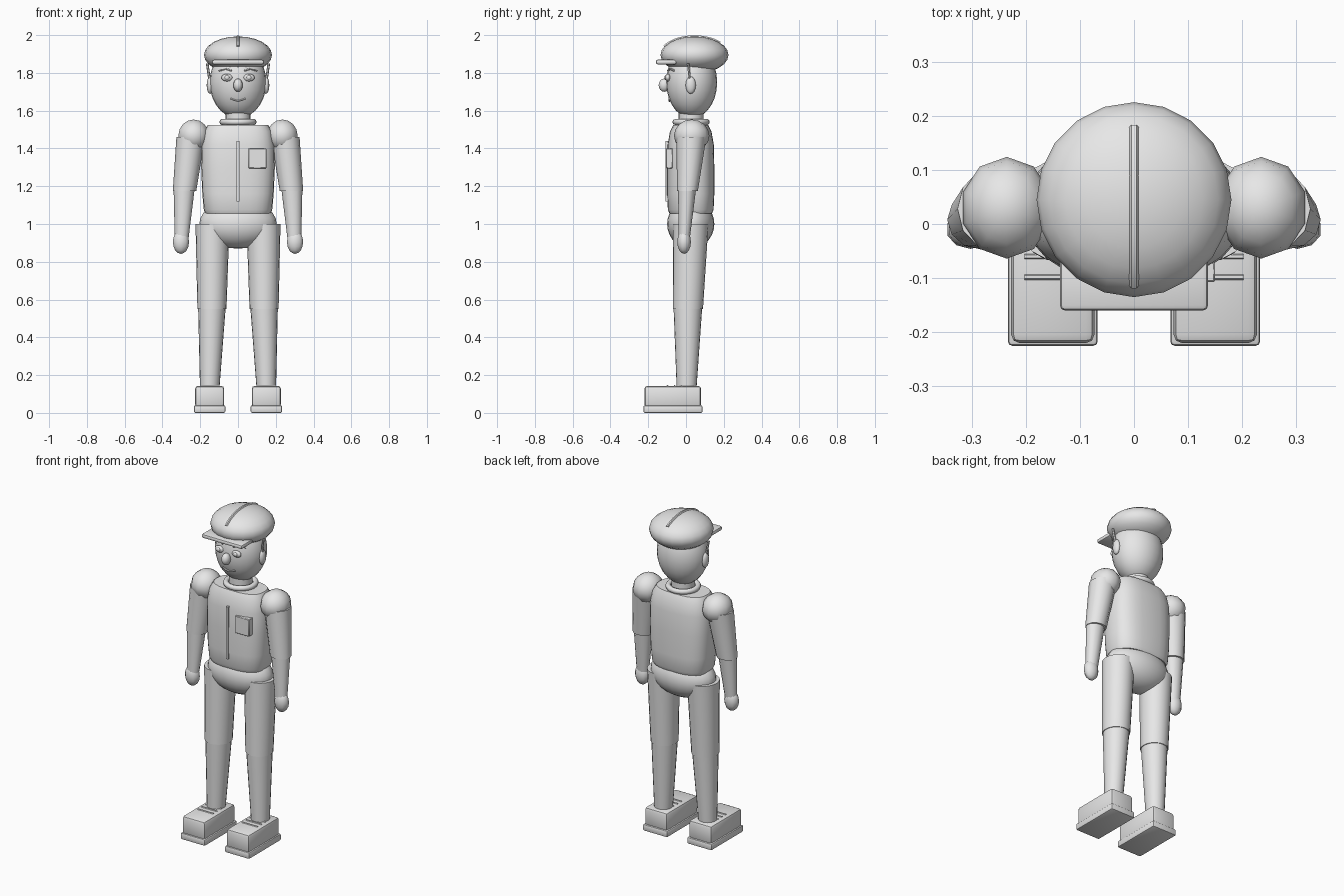
import bpy, bmesh, math
from mathutils import Vector, Matrix

if "Cube" in bpy.data.objects:
    bpy.data.objects.remove(bpy.data.objects["Cube"])

grey = bpy.data.materials.new("plain_grey")
grey.diffuse_color = (0.8, 0.8, 0.8, 1)
grey.use_nodes = True
grey.node_tree.nodes["Principled BSDF"].inputs["Base Color"].default_value = grey.diffuse_color


def finish(ob, angle=40):
    if not ob.data.materials:
        ob.data.materials.append(grey)
    bpy.ops.object.select_all(action='DESELECT')
    ob.select_set(True)
    bpy.context.view_layer.objects.active = ob
    bpy.ops.object.shade_smooth_by_angle(angle=math.radians(angle))
    return ob


def from_bmesh(name, bm, angle=40):
    bmesh.ops.recalc_face_normals(bm, faces=bm.faces[:])
    me = bpy.data.meshes.new(name)
    bm.to_mesh(me)
    bm.free()
    ob = bpy.data.objects.new(name, me)
    bpy.context.collection.objects.link(ob)
    return finish(ob, angle)


def ball(name, c, r, seg=16, rings=10):
    bm = bmesh.new()
    bmesh.ops.create_uvsphere(bm, u_segments=seg, v_segments=rings, radius=1)
    bmesh.ops.transform(bm, verts=bm.verts, matrix=Matrix.Translation(c) @ Matrix.Diagonal((*r, 1)))
    return from_bmesh(name, bm, 60)


def box(name, lo, hi, bevel=0.0, segments=2):
    lo, hi = Vector(lo), Vector(hi)
    bm = bmesh.new()
    bmesh.ops.create_cube(bm, size=1)
    bmesh.ops.transform(bm, verts=bm.verts,
                        matrix=Matrix.Translation((lo + hi) / 2) @ Matrix.Diagonal((*(hi - lo), 1)))
    if bevel:
        bmesh.ops.bevel(bm, geom=bm.edges[:], offset=bevel, segments=segments,
                        profile=0.5, affect='EDGES')
    return from_bmesh(name, bm)


def loft(name, rings, seg=16, power=2.0):
    """Capped skin through horizontal rings: (x, y, z, radius_x, radius_y)."""
    bm = bmesh.new()
    loops = []
    for x, y, z, rx, ry in rings:
        loop = []
        for i in range(seg):
            a = 2 * math.pi * i / seg
            c, s = math.cos(a), math.sin(a)
            loop.append(bm.verts.new((x + rx * math.copysign(abs(c) ** (2 / power), c),
                                      y + ry * math.copysign(abs(s) ** (2 / power), s), z)))
        loops.append(loop)
    for a, b in zip(loops, loops[1:]):
        for i in range(seg):
            j = (i + 1) % seg
            bm.faces.new((a[i], a[j], b[j], b[i]))
    bm.faces.new(loops[0])
    bm.faces.new(loops[-1])
    return from_bmesh(name, bm, 45)


def tube(name, points, radius):
    cu = bpy.data.curves.new(name, 'CURVE')
    cu.dimensions = '3D'
    cu.bevel_depth = radius
    cu.bevel_resolution = 1
    cu.use_fill_caps = True
    sp = cu.splines.new('POLY')
    sp.points.add(len(points) - 1)
    for p, co in zip(sp.points, points):
        p.co = (*co, 1)
    ob = bpy.data.objects.new(name, cu)
    bpy.context.collection.objects.link(ob)
    bpy.ops.object.select_all(action='DESELECT')
    ob.select_set(True)
    bpy.context.view_layer.objects.active = ob
    bpy.ops.object.convert(target='MESH')
    return finish(bpy.context.object)


# Head and neck
HEAD, HEAD_R = (0, 0.03, 1.75), (0.15, 0.135, 0.19)


def face_y(x, z):
    k = 1 - (x / HEAD_R[0]) ** 2 - ((z - HEAD[2]) / HEAD_R[2]) ** 2
    return HEAD[1] - HEAD_R[1] * math.sqrt(max(k, 0))


def face_line(name, pts, radius):
    tube(name, [(x, face_y(x, z) - 0.003, z) for x, z in pts], radius)


ball("head", HEAD, HEAD_R, 24, 14)
loft("neck", [(0, 0.027, 1.50, 0.066, 0.066), (0, 0.027, 1.60, 0.066, 0.066)], 20)
bpy.ops.mesh.primitive_torus_add(major_radius=0.083, minor_radius=0.016, major_segments=24,
                                 minor_segments=8, location=(0, 0.027, 1.54))
bpy.context.object.name = "collar"
finish(bpy.context.object, 60)

# Face
ball("nose", (0, -0.115, 1.735), (0.025, 0.03, 0.035), 12, 8)
face_line("mouth", [(-0.04, 1.664), (-0.02, 1.656), (0, 1.651), (0.02, 1.656), (0.04, 1.664)], 0.005)
for side, s in (("left", 1), ("right", -1)):
    ball(side + "_eye", (s * 0.058, face_y(0.058, 1.775) - 0.003, 1.775), (0.03, 0.014, 0.02), 12, 8)
    ball(side + "_pupil", (s * 0.058, face_y(0.058, 1.775) - 0.014, 1.775), (0.013, 0.008, 0.013), 10, 6)
    face_line(side + "_brow", [(s * 0.035, 1.812), (s * 0.065, 1.822), (s * 0.1, 1.812)], 0.005)
    ball(side + "_ear", (s * 0.148, 0.025, 1.735), (0.018, 0.027, 0.046), 12, 8)
    tube(side + "_cap_strap", [(s * 0.163, 0.012, 1.85), (s * 0.15, 0.02, 1.76)], 0.007)

# Cap
ball("cap", (0, 0.045, 1.895), (0.18, 0.18, 0.098), 20, 12)
tube("cap_seam", [(0, 0.045 + 0.178 * math.cos(math.radians(t)), 1.895 + 0.096 * math.sin(math.radians(t)))
                  for t in range(41, 155, 8)], 0.009)
box("cap_visor", (-0.137, -0.16, 1.845), (0.137, -0.05, 1.87), 0.01)

# Torso and hips
loft("torso", [(0, 0.025, 1.055, 0.172, 0.112), (0, 0.025, 1.075, 0.181, 0.121),
               (0, 0.025, 1.16, 0.189, 0.125), (0, 0.025, 1.30, 0.195, 0.125),
               (0, 0.025, 1.42, 0.193, 0.122), (0, 0.025, 1.49, 0.18, 0.11),
               (0, 0.025, 1.525, 0.16, 0.092)], 28, 2.7)
box("zipper", (-0.007, -0.108, 1.12), (0.007, -0.08, 1.44))
box("chest_pocket", (0.055, -0.107, 1.295), (0.15, -0.07, 1.40), 0.003, 1)
ball("hips", (0, 0.025, 1.0), (0.205, 0.125, 0.13), 24, 14)

for side, s in (("left", 1), ("right", -1)):
    # Arm
    ball(side + "_shoulder", (s * 0.235, 0.03, 1.468), (0.085, 0.094, 0.085), 10, 8)
    loft(side + "_upper_arm", [(s * 0.283, 0.008, 1.175, 0.062, 0.055),
                               (s * 0.25, 0.028, 1.46, 0.076, 0.08)], 12)
    loft(side + "_forearm", [(s * 0.298, -0.009, 0.93, 0.037, 0.03),
                             (s * 0.285, 0.006, 1.19, 0.056, 0.048)], 12)
    ball(side + "_hand", (s * 0.302, -0.01, 0.905), (0.045, 0.036, 0.063), 10, 8)
    # Leg
    loft(side + "_thigh", [(s * 0.138, 0.01, 0.55, 0.077, 0.08),
                           (s * 0.135, 0.025, 1.0, 0.09, 0.094)], 20)
    loft(side + "_shin", [(s * 0.15, 0.003, 0.12, 0.051, 0.052),
                          (s * 0.138, 0.01, 0.56, 0.073, 0.076)], 20)
    # Shoe
    box(side + "_sole", (s * 0.15 - 0.083, -0.225, 0), (s * 0.15 + 0.083, 0.087, 0.04), 0.008)
    box(side + "_shoe", (s * 0.15 - 0.077, -0.22, 0.03), (s * 0.15 + 0.077, 0.08, 0.143), 0.016)
    for i, y in enumerate((-0.098, -0.06, -0.022)):
        tube(f"{side}_lace_{i + 1}", [(s * 0.15 - 0.052, y, 0.143), (s * 0.15 + 0.052, y, 0.143)], 0.005)
